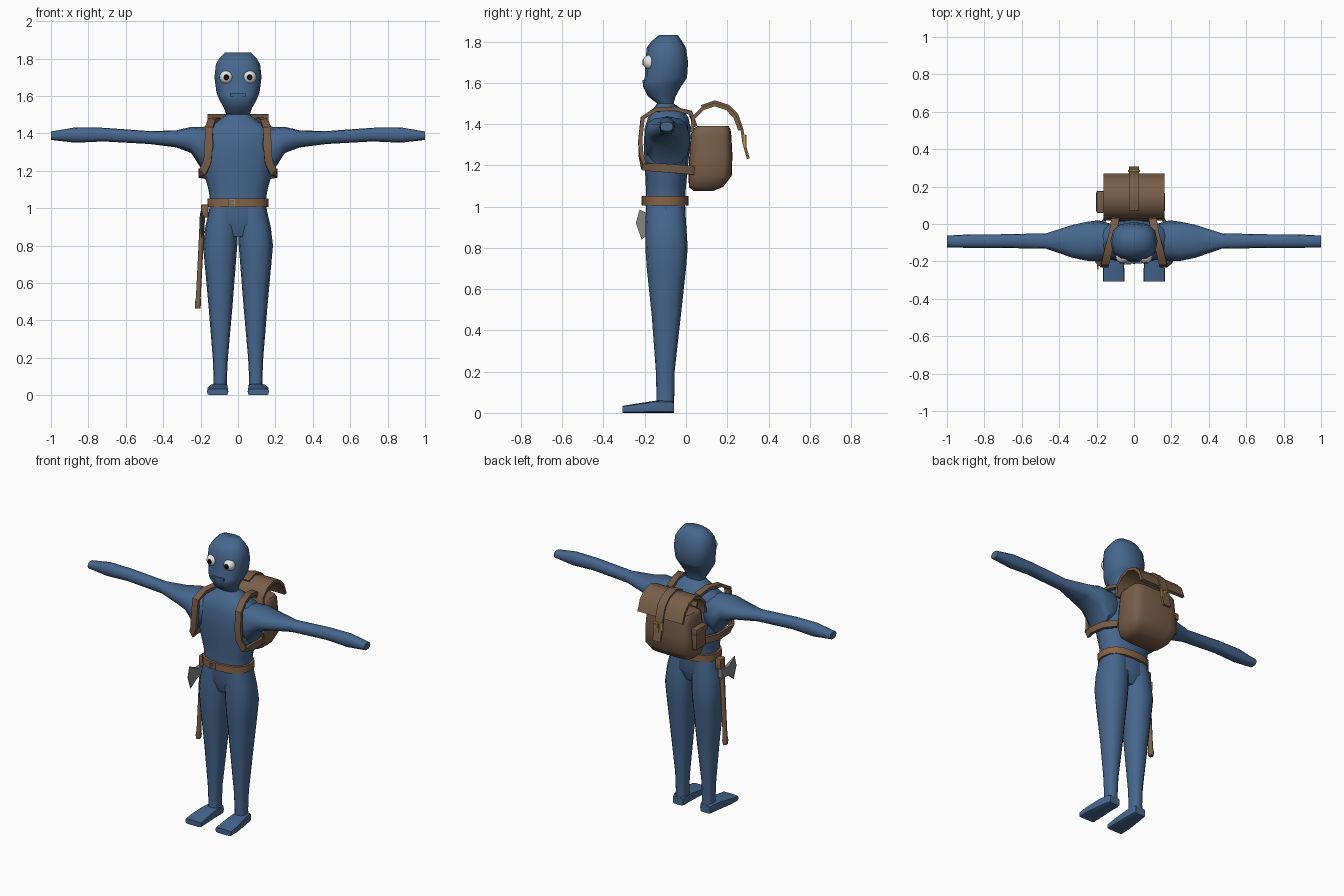
import bpy, bmesh, math
from mathutils import Vector

if "Cube" in bpy.data.objects:
    bpy.data.objects.remove(bpy.data.objects["Cube"])

def mat(name, r, g, b):
    m = bpy.data.materials.new(name)
    m.diffuse_color = (r, g, b, 1)
    m.use_nodes = True
    m.node_tree.nodes["Principled BSDF"].inputs["Base Color"].default_value = m.diffuse_color
    return m

BLUE = mat("body blue", .062, .135, .27)
BROWN = mat("pack brown", .19, .112, .066)
BELT = mat("belt leather", .24, .125, .062)
WOOD = mat("axe wood", .21, .12, .065)
STEEL = mat("steel grey", .23, .24, .23)
GOLD = mat("buckle gold", .55, .36, .06)
WHITE = mat("eye white", .85, .85, .85)
BLACK = mat("pupil black", .005, .005, .005)

def finish(bm, name, m, angle=40):
    bmesh.ops.recalc_face_normals(bm, faces=bm.faces)
    me = bpy.data.meshes.new(name)
    bm.to_mesh(me)
    bm.free()
    me.materials.append(m)
    for p in me.polygons:
        p.use_smooth = True
    me.set_sharp_from_angle(angle=math.radians(angle))
    ob = bpy.data.objects.new(name, me)
    bpy.context.collection.objects.link(ob)
    return ob

def skin(name, rings, m, angle=40, closed=False):
    """Bridge a list of equal-length point rings into a surface."""
    bm = bmesh.new()
    vr = [[bm.verts.new(p) for p in r] for r in rings]
    n = len(rings[0])
    for i in range(len(vr) if closed else len(vr) - 1):
        a, b = vr[i], vr[(i + 1) % len(vr)]
        for k in range(n):
            bm.faces.new((a[k], a[(k + 1) % n], b[(k + 1) % n], b[k]))
    if not closed:
        bm.faces.new(vr[0])
        bm.faces.new(vr[-1])
    return finish(bm, name, m, angle)

def loft(name, axis, sections, m, n=12, power=.8, angle=60, s=1):
    """Sections (pos, a0, a1, b0, b1): superellipses across an axis; s mirrors x."""
    rings = []
    for pos, a0, a1, b0, b1 in sections:
        ring = []
        for k in range(n):
            t = 2 * math.pi * k / n
            c, d = math.cos(t), math.sin(t)
            a = (a0 + a1) / 2 + (a1 - a0) / 2 * math.copysign(abs(c) ** power, c)
            b = (b0 + b1) / 2 + (b1 - b0) / 2 * math.copysign(abs(d) ** power, d)
            p = {'x': (pos, a, b), 'y': (a, pos, b), 'z': (a, b, pos)}[axis]
            ring.append((p[0] * s, p[1], p[2]))
        rings.append(ring)
    return skin(name, rings, m, angle)

def ribbon(name, pts, m, width, thick, closed=False, s=1):
    """Strap along points (position, width direction)."""
    rings, n = [], len(pts)
    for i, (p, w) in enumerate(pts):
        q = pts[(i + 1) % n] if closed else pts[min(i + 1, n - 1)]
        r = pts[i - 1] if closed else pts[max(i - 1, 0)]
        t = (Vector(q[0]) - Vector(r[0])).normalized()
        w = Vector(w)
        w = (w - t * w.dot(t)).normalized()
        h = t.cross(w) * thick / 2
        w = w * width / 2
        c = Vector(p)
        rings.append([((v.x) * s, v.y, v.z) for v in (c + w + h, c - w + h, c - w - h, c + w - h)])
    return skin(name, rings, m, 40, closed)

def box(name, c, size, m, bevel=0):
    bm = bmesh.new()
    bmesh.ops.create_cube(bm, size=1)
    for v in bm.verts:
        v.co = Vector([v.co[i] * size[i] + c[i] for i in range(3)])
    if bevel:
        bmesh.ops.bevel(bm, geom=bm.edges[:], offset=bevel, segments=2, affect='EDGES', profile=.5)
    return finish(bm, name, m, 35)

def frame(name, c, w, h, bar, m):
    """Rectangular buckle facing y."""
    x, y, z = c
    a, b = w / 2, h / 2
    path = [((x - a, y, z - b), (-1, 0, -1)), ((x + a, y, z - b), (1, 0, -1)),
            ((x + a, y, z + b), (1, 0, 1)), ((x - a, y, z + b), (-1, 0, 1))]
    return ribbon(name, path, m, bar, bar, closed=True)

# torso, neck and head: (z, half width, front y, back y)
torso = [(.85, .11, -.17, -.03), (.92, .168, -.195, 0), (1.03, .147, -.195, -.005),
         (1.1, .158, -.195, 0), (1.2, .186, -.2, .01), (1.3, .2, -.205, .02),
         (1.38, .2, -.2, .022), (1.43, .175, -.185, .012), (1.465, .11, -.165, -.01),
         (1.5, .062, -.14, -.06), (1.535, .075, -.185, -.05), (1.58, .1, -.208, -.025),
         (1.605, .11, -.208, -.008), (1.625, .116, -.2, .005), (1.7, .126, -.198, .01),
         (1.77, .118, -.19, 0), (1.8, .1, -.168, -.018), (1.832, .07, -.13, -.04)]
loft("torso_and_head", 'z', [(z, -h, h, f, b) for z, h, f, b in torso], BLUE)
box("mouth", (0, -.205, 1.606), (.084, .014, .016), BLUE)

for s, side in ((-1, "right"), (1, "left")):
    # arm, leg and foot
    loft(side + "_arm", 'x', [(.12, -.18, 0, 1.24, 1.44), (.19, -.2, .02, 1.2, 1.435),
         (.25, -.197, .012, 1.295, 1.435), (.33, -.18, -.005, 1.325, 1.416),
         (.47, -.132, -.05, 1.343, 1.412), (.72, -.128, -.055, 1.357, 1.43),
         (.87, -.128, -.055, 1.35, 1.432), (1, -.125, -.062, 1.365, 1.41)], BLUE, s=s)
    loft(side + "_leg", 'z', [(1.02, .0, .147, -.193, -.007), (.9, 0, .175, -.197, .002),
         (.8, .004, .187, -.197, .008), (.7, .012, .178, -.19, 0),
         (.47, .03, .157, -.166, -.025), (.2, .054, .135, -.146, -.055),
         (.08, .06, .13, -.143, -.057), (.02, .058, .135, -.145, -.057)], BLUE, s=s)
    loft(side + "_foot", 'y', [(-.058, .062, .135, 0, .05), (-.075, .056, .142, 0, .06),
         (-.14, .055, .152, 0, .06), (-.24, .052, .165, 0, .045),
         (-.307, .052, .165, 0, .034)], BLUE, n=12, power=.35, angle=40, s=s)
    # eye and pupil
    bm = bmesh.new()
    bmesh.ops.create_uvsphere(bm, u_segments=16, v_segments=10, radius=.036)
    bmesh.ops.translate(bm, verts=bm.verts, vec=(.062 * s, -.174, 1.7))
    finish(bm, side + "_eye", WHITE)
    loft(side + "_pupil", 'y', [(-.204, s * .062 - .016, s * .062 + .016, 1.684, 1.716),
         (-.212, s * .062 - .012, s * .062 + .012, 1.688, 1.712)], BLACK, power=1)
    # shoulder strap looping over the shoulder and under the arm
    X, Z = (1, 0, 0), (0, 0, 1)
    ribbon(side + "_shoulder_strap", [((.09, .045, 1.39), X), ((.1, .022, 1.455), X),
           ((.115, -.06, 1.475), X), ((.14, -.15, 1.468), X), ((.155, -.21, 1.43), X),
           ((.158, -.222, 1.32), X), ((.163, -.218, 1.25), (1, .1, .2)),
           ((.186, -.205, 1.195), (1, .3, .9)), ((.202, -.15, 1.19), Z),
           ((.198, -.05, 1.183), Z), ((.15, .035, 1.175), Z)], BROWN, .042, .02, s=s)

# belt and its buckle
belt = []
for k in range(16):
    t = 2 * math.pi * k / 16
    c, d = math.cos(t), math.sin(t)
    belt.append(((.155 * math.copysign(abs(c) ** .8, c),
                  -.1 + .105 * math.copysign(abs(d) ** .8, d), 1.028), (0, 0, 1)))
ribbon("belt", belt, BELT, .045, .016, closed=True)
frame("belt_buckle", (-.035, -.213, 1.028), .032, .036, .007, STEEL)
box("belt_buckle_pin", (-.027, -.213, 1.028), (.022, .006, .006), STEEL)
box("axe_loop", (-.178, -.1, .985), (.04, .05, .07), BELT, .006)

# axe: handle, head and collar
def stick(z, r):
    x = -.19 - (.95 - z) * .052
    return (z, x - r, x + r, -.1 - r * 1.25, -.1 + r * 1.25)
loft("axe_handle", 'z', [stick(z, r) for z, r in ((.985, .013), (.9, .014), (.7, .013),
     (.52, .013), (.49, .017), (.465, .014))], WOOD, n=8, power=1)
blade = [(-.075, .955, .014), (-.15, .95, .011), (-.225, .985, .002), (-.243, .92, .002),
         (-.215, .84, .002), (-.155, .89, .011), (-.075, .9, .014)]
skin("axe_head", [[(-.193 - t, y, z) for y, z, t in blade],
                  [(-.193 + t, y, z) for y, z, t in blade]], STEEL, 30)

# backpack body: (z, half width, inner y, outer y)
pack = [(1.075, .11, .035, .13), (1.095, .145, .014, .18), (1.15, .167, .012, .222),
        (1.25, .165, .016, .225), (1.34, .158, .022, .22), (1.375, .155, .03, .216),
        (1.39, .145, .055, .205)]
loft("backpack_body", 'z', [(z, -h, h, a, b) for z, h, a, b in pack], BROWN, n=20, power=.42, angle=45)

# arched open flap, then the closing strap over it
flap = [(.028, 1.36), (.036, 1.43), (.08, 1.475), (.14, 1.495), (.2, 1.475), (.238, 1.435), (.262, 1.37)]
ribbon("backpack_flap", [((0, y, z), (1, 0, 0)) for y, z in flap], BROWN, .325, .018)
strap = [(.075, 1.485), (.14, 1.508), (.205, 1.487), (.248, 1.443), (.272, 1.37), (.28, 1.31), (.302, 1.232)]
ribbon("backpack_closing_strap", [((0, y, z), (1, 0, 0)) for y, z in strap], BROWN, .055, .014)
frame("backpack_buckle", (0, .284, 1.32), .06, .05, .01, GOLD)
box("backpack_buckle_pin", (0, .288, 1.315), (.01, .012, .065), GOLD)

# side pocket with lid
box("side_pocket", (-.177, .118, 1.235), (.036, .105, .13), BROWN, .01)
box("side_pocket_lid", (-.18, .118, 1.288), (.044, .118, .045), BROWN, .01)
